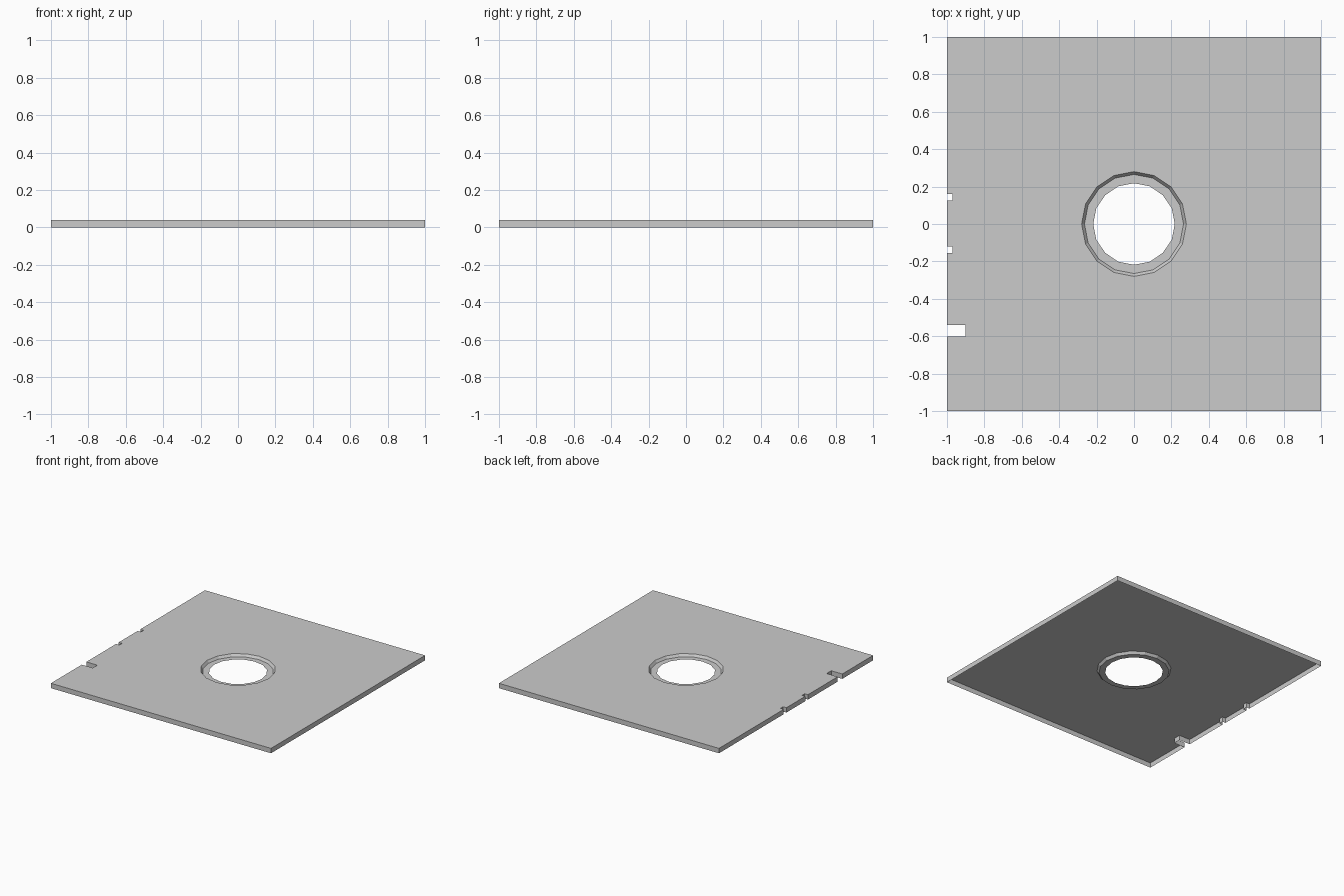
import bpy, bmesh
from math import cos, sin, pi

if "Cube" in bpy.data.objects:
    bpy.data.objects.remove(bpy.data.objects["Cube"])

TOP, MID, SIDES = 0.04, 0.02, 16


def circle(r):
    return [(r * cos(2 * pi * i / SIDES), r * sin(2 * pi * i / SIDES)) for i in range(SIDES)]


def add_loop(bm, points, z):
    return [bm.verts.new((x, y, z)) for x, y in points]


def bridge(bm, a, b):
    for i in range(len(a)):
        j = (i + 1) % len(a)
        bm.faces.new((a[i], a[j], b[j], b[i]))


def finish(bm, name):
    # Consistent normals, with the flat faces pointing up
    bmesh.ops.recalc_face_normals(bm, faces=bm.faces)
    if sum(f.normal.z * f.calc_area() for f in bm.faces) < 0:
        bmesh.ops.reverse_faces(bm, faces=bm.faces)
    mesh = bpy.data.meshes.new(name)
    bm.to_mesh(mesh)
    bm.free()
    obj = bpy.data.objects.new(name, mesh)
    bpy.context.collection.objects.link(obj)
    return obj


# Jacket outline, with three notches (y from, y to, depth) down the left edge
outline = [(-1, -1), (1, -1), (1, 1), (-1, 1)]
for y1, y0, depth in ((0.16, 0.125, 0.03), (-0.12, -0.155, 0.03), (-0.54, -0.60, 0.10)):
    outline += [(-1, y1), (-1 + depth, y1), (-1 + depth, y0), (-1, y0)]

# Jacket: top sheet with round opening, open underneath
bm = bmesh.new()
rim = add_loop(bm, outline, TOP)
hole = add_loop(bm, circle(0.28), TOP)
edges = [bm.edges.new((l[i - 1], l[i])) for l in (rim, hole) for i in range(len(l))]
bmesh.ops.triangle_fill(bm, edges=edges, use_beauty=True, normal=(0, 0, 1))
# Side walls and sloped lip of the opening
bridge(bm, rim, add_loop(bm, outline, 0))
bridge(bm, hole, add_loop(bm, circle(0.265), MID))
finish(bm, "jacket")

# Inner disc ring, seen inside the opening
bm = bmesh.new()
bridge(bm, add_loop(bm, circle(0.265), MID), add_loop(bm, circle(0.218), MID))
finish(bm, "disc_ring")
